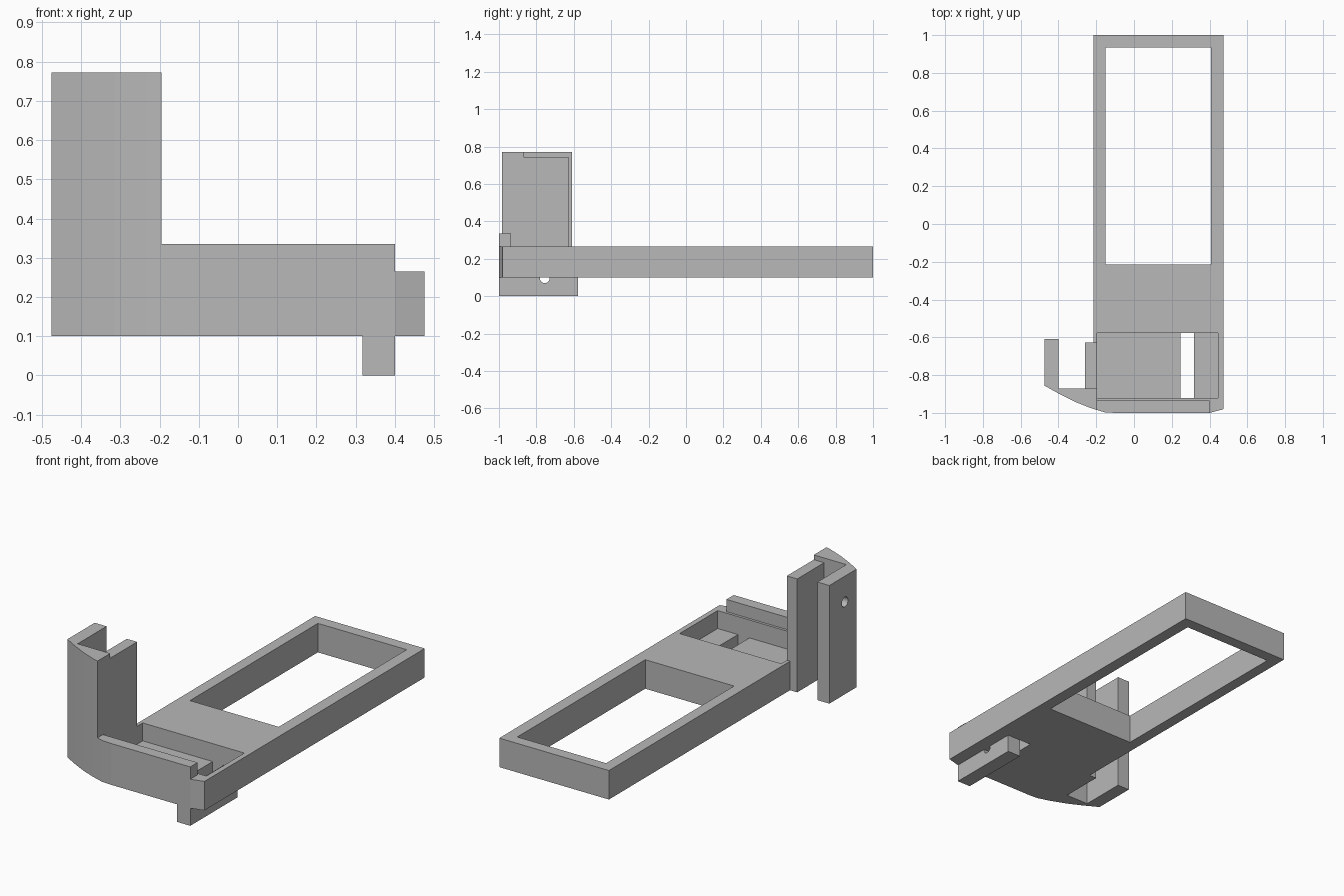
import bpy, bmesh, math
from mathutils import Matrix

cube = bpy.data.objects.get("Cube")
if cube:
    bpy.data.objects.remove(cube, do_unlink=True)

gray = bpy.data.materials.new("plain gray")
gray.use_nodes = True
gray.diffuse_color = (0.48, 0.48, 0.48, 1)
gray.node_tree.nodes["Principled BSDF"].inputs["Base Color"].default_value = (0.48, 0.48, 0.48, 1)


def finish(name, bm):
    bmesh.ops.recalc_face_normals(bm, faces=bm.faces)
    mesh = bpy.data.meshes.new(name)
    bm.to_mesh(mesh)
    bm.free()
    mesh.materials.append(gray)
    obj = bpy.data.objects.new(name, mesh)
    bpy.context.collection.objects.link(obj)
    return obj


def prism(name, outline, z0, z1):
    """Extrude a plan outline from z0 to z1."""
    bm = bmesh.new()
    face = bm.faces.new([bm.verts.new((x, y, z0)) for x, y in outline])
    top = bmesh.ops.extrude_face_region(bm, geom=[face])["geom"]
    for v in top:
        if isinstance(v, bmesh.types.BMVert):
            v.co.z = z1
    return finish(name, bm)


def box(name, x0, x1, y0, y1, z0, z1):
    return prism(name, [(x0, y0), (x1, y0), (x1, y1), (x0, y1)], z0, z1)


def cross_pin(name, x, y, z, radius, length):
    """Cylinder lying along x."""
    bm = bmesh.new()
    bmesh.ops.create_cone(bm, cap_ends=True, segments=32, radius1=radius, radius2=radius,
                          depth=length,
                          matrix=Matrix.Translation((x, y, z)) @ Matrix.Rotation(math.pi / 2, 4, "Y"))
    return finish(name, bm)


def cut(obj, *cutters):
    """Subtract the cutters and remove them."""
    for c in cutters:
        c.hide_render = True
        mod = obj.modifiers.new("cut", "BOOLEAN")
        mod.operation, mod.solver, mod.object = "DIFFERENCE", "EXACT", c
        bpy.context.view_layer.objects.active = obj
        bpy.ops.object.modifier_apply(modifier=mod.name)
        bpy.data.objects.remove(c, do_unlink=True)


# Long flat frame with window, shallow pocket and slot
frame = prism("frame", [(-.155, -.997), (-.1, -1), (.4, -1), (.475, -.98), (.475, 1),
                        (-.215, 1), (-.215, -.979)], .1, .265)
cut(frame,
    box("window_cutter", -.152, .407, -.215, .935, 0, .4),
    box("pocket_cutter", -.195, .445, -.92, -.578, .163, .4),
    box("slot_cutter", .245, .317, -.92, -.578, 0, .3))

# Raised lip along the front edge
prism("front_lip", [(-.195, -.985), (-.155, -.997), (-.1, -1), (.4, -1),
                    (.4, -.935), (-.195, -.935)], .265, .335)

# Tower with curved front and outer wall
tower = prism("tower", [(-.475, -.855), (-.395, -.9), (-.315, -.94), (-.235, -.972),
                        (-.195, -.985), (-.195, -.87), (-.4, -.87), (-.4, -.61),
                        (-.475, -.61)], .1, .772)
cut(tower, cross_pin("pin_hole_cutter", -.44, -.75, .625, .028, .2))

# Slightly lower inner wall of the tower
box("tower_inner_wall", -.26, -.195, -.87, -.628, .1, .745)

# Tab under the frame with a half-round notch
tab = box("lower_tab", .317, .4, -1, -.578, 0, .1)
cut(tab, cross_pin("notch_cutter", .36, -.755, .096, .026, .3))
